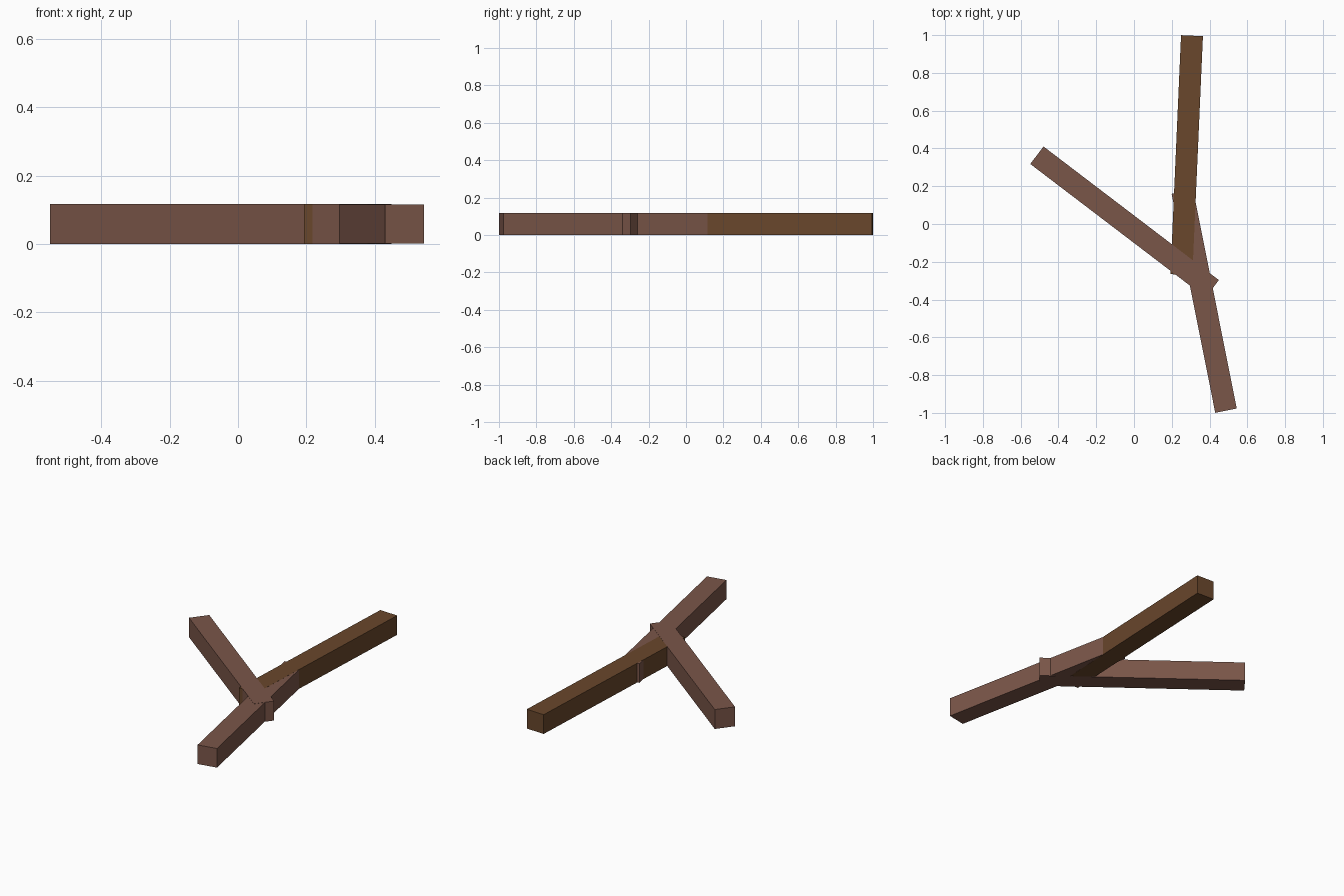
import bpy
import math
from mathutils import Vector

cube = bpy.data.objects.get("Cube")
if cube:
    bpy.data.objects.remove(cube, do_unlink=True)

WIDTH = 0.116
HEIGHT = 0.117


def make_material(name, color):
    mat = bpy.data.materials.new(name)
    mat.use_nodes = True
    mat.diffuse_color = color
    mat.node_tree.nodes["Principled BSDF"].inputs["Base Color"].default_value = color
    return mat


def beam(name, start, end, mat, inset=0.0):
    """Square beam between two floor points; inset keeps overlapping faces apart."""
    a, b = Vector(start), Vector(end)
    span, mid = b - a, (a + b) / 2
    bpy.ops.mesh.primitive_cube_add(size=1, location=(mid.x, mid.y, HEIGHT / 2))
    obj = bpy.context.object
    obj.name = name
    obj.scale = (span.length, WIDTH, HEIGHT - 2 * inset)
    obj.rotation_euler.z = math.atan2(span.y, span.x)
    obj.data.materials.append(mat)
    return obj


reddish_wood = make_material("reddish wood", (0.195, 0.092, 0.066, 1))
dark_wood = make_material("dark wood", (0.143, 0.063, 0.025, 1))

# Three crossing beams lying on the floor
beam("side_beam", (-0.514, 0.364), (0.414, -0.343), reddish_wood)
beam("back_beam", (0.307, 0.997), (0.251, -0.268), dark_wood, inset=0.0005)
beam("front_beam", (0.487, -0.988), (0.256, 0.171), reddish_wood, inset=0.001)
